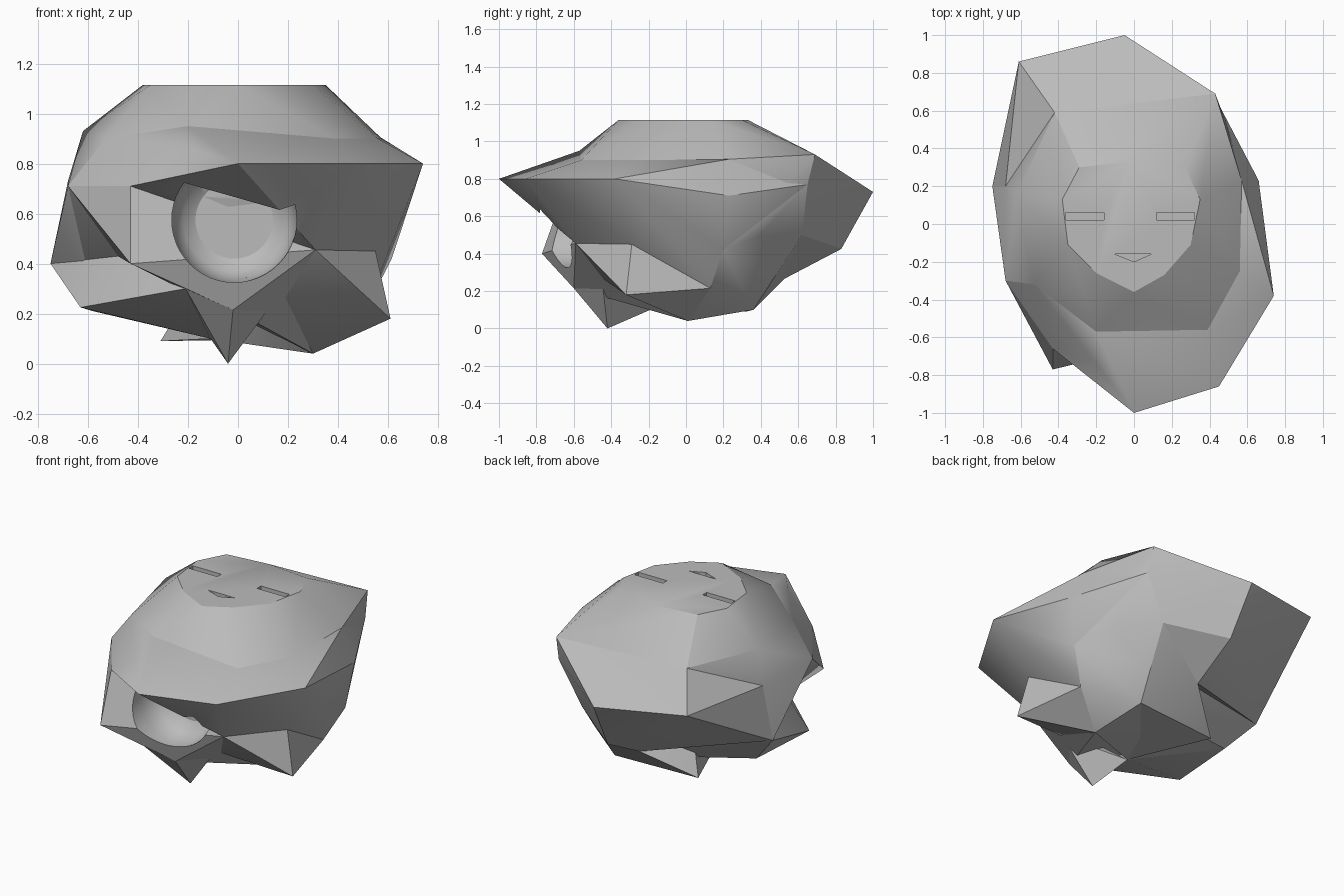
import bpy, bmesh, math
from mathutils import Vector

if "Cube" in bpy.data.objects:
    bpy.data.objects.remove(bpy.data.objects["Cube"], do_unlink=True)

stone = bpy.data.materials.new("grey_stone")
stone.use_nodes = True
stone.diffuse_color = (.5, .5, .5, 1)
stone.node_tree.nodes["Principled BSDF"].inputs["Base Color"].default_value = (.5, .5, .5, 1)


def finish(name, bm):
    """Turn a bmesh into a linked stone object."""
    bmesh.ops.recalc_face_normals(bm, faces=bm.faces)
    mesh = bpy.data.meshes.new(name)
    bm.to_mesh(mesh)
    bm.free()
    mesh.materials.append(stone)
    obj = bpy.data.objects.new(name, mesh)
    bpy.context.collection.objects.link(obj)
    return obj


def hull(name, points):
    """Chiselled lump: the convex hull of its corner points."""
    bm = bmesh.new()
    for p in points:
        bm.verts.new(p)
    result = bmesh.ops.convex_hull(bm, input=bm.verts)
    spare = {g for g in result["geom_interior"] + result["geom_unused"]
             if isinstance(g, bmesh.types.BMVert)}
    bmesh.ops.delete(bm, geom=list(spare), context="VERTS")
    bmesh.ops.dissolve_limit(bm, angle_limit=math.radians(1), verts=bm.verts, edges=bm.edges)
    return finish(name, bm)


def prism(name, outline, low, high):
    """Upright prism over a flat outline, used as a carving tool."""
    return hull(name, [(x, y, z) for x, y in outline for z in (low, high)])


def lathe(name, profile, centre, sides=48):
    """Solid turned about the y axis from (radius, y) pairs."""
    bm = bmesh.new()
    rings = []
    for radius, y in profile:
        rings.append([bm.verts.new((centre.x + radius * math.cos(2 * math.pi * i / sides), y,
                                    centre.z + radius * math.sin(2 * math.pi * i / sides)))
                      for i in range(sides)])
    for a, b in zip(rings, rings[1:]):
        for i in range(sides):
            j = (i + 1) % sides
            bm.faces.new((a[i], a[j], b[j], b[i]))
    bm.faces.new(rings[0])
    bm.faces.new(rings[-1])
    return finish(name, bm)


def carve(obj, tool):
    mod = obj.modifiers.new("carve", "BOOLEAN")
    mod.operation = "DIFFERENCE"
    mod.solver = "EXACT"
    mod.object = tool
    bpy.context.view_layer.objects.active = obj
    bpy.ops.object.modifier_apply(modifier=mod.name)


# Corners shared by neighbouring lumps
core = (0, 0, .6)
brim_tip = (0, -1, .8)
brow = (-.43, -.66, .71)
snout_tip = (-.43, -.77, .4)
cheek = (.31, -.59, .455)
fin_top = (.55, -.29, .45)
fin_back = (.51, .13, .215)
temple = (-.68, -.3, .71)
hip = (-.75, .2, .4)
hip_top = (-.68, .2, .73)
notch = (-.48, -.31, .43)
jaw = (-.21, -.67, .3)
chin = (-.02, -.6, .215)
belly = (.3, .01, .04)
flank = (.615, .2, .42)
shoulder = (.56, -.25, .9)
shoulder_back = (.57, .23, .905)
groove_end = (.44, .65, .77)
crown_front = (0, -.59, .91)
crown_left = (-.2, -.57, .95)
crown_corner = (.39, -.56, .9)
crown_side = (-.53, -.32, .9)
throat = (.16, -.45, .27)
under = (-.11, -.19, .1)
heel = (-.58, .12, .21)
nape = (-.42, .59, .92)
back_corner = (.43, .69, .93)
back_low = (.3, .62, .5)
back_inner = (-.04, .525, .265)
rump = (.25, .36, .1)

# Flat face plate on top of the head
plate = [(0, -.36), (-.2, -.26), (-.35, -.11), (-.38, .13), (-.29, .3),
         (-.02, .33), (.27, .3), (.35, .13), (.3, -.11), (.16, -.27)]

body = hull("rock_body", [(x, y, 1.115) for x, y in plate] + [
    crown_front, crown_left, crown_corner, crown_side, shoulder, shoulder_back, temple,
    hip, hip_top, flank, belly, fin_back, back_corner, groove_end, back_low, rump, nape,
    under, heel, (-.62, .16, .93), (.5, .4, .5), (.33, .45, .3)])

back = hull("back_wedge", [(-.05, 1, .73), (-.61, .86, .77), (-.03, .83, .425), back_corner,
                           groove_end, back_low, back_inner, nape, hip, hip_top, core])

brim = hull("front_brim", [brim_tip, (.45, -.86, .8), (.74, -.38, .8), (.66, .23, .71), brow,
                           cheek, fin_top, fin_back, flank, groove_end, shoulder,
                           shoulder_back, crown_front, crown_left, crown_corner, crown_side,
                           temple, (-.2, -.74, .86), core])

snout = hull("snout", [brow, snout_tip, chin, cheek, jaw, notch, temple, throat, belly, core])
temple_wedge = hull("temple_wedge", [temple, hip, notch, under, core])

left_fin = hull("lower_side_fin", [hip, (-.63, -.34, .225), heel, notch, jaw, under])
right_fin = hull("lower_corner_fin", [cheek, fin_top, (.61, -.32, .18), fin_back, throat, belly])
spike = hull("chin_spike", [chin, (-.04, -.42, 0), jaw, throat, under, (.1, -.5, .365)])
back_spike = hull("back_spike", [(-.31, .32, .09), back_inner, (-.03, .32, .14),
                                 back_low, rump, under, core])
parts = [body, back, brim, snout, temple_wedge, left_fin, right_fin, spike, back_spike]

# Round bowl in the front
bowl = lathe("bowl_cutter", [(.25, -.78), (.25, -.6), (.235, -.53), (.205, -.48), (.155, -.45)],
             Vector((-.015, 0, .575)))
for part in (body, brim, snout, right_fin, spike):
    carve(part, bowl)

# Carved eyes and mouth
tools = [bowl]
for x in (-.26, .22):
    tools.append(prism("eye_cutter", [(x - .1, .02), (x + .1, .02), (x + .1, .06), (x - .1, .06)],
                       1.08, 1.2))
tools.append(prism("mouth_cutter", [(-.1, -.16), (.09, -.16), (0, -.2)], 1.08, 1.2))
for tool in tools[1:]:
    carve(body, tool)
for tool in tools:
    bpy.data.objects.remove(tool, do_unlink=True)

# Soft facets with crisp ridges
bpy.ops.object.select_all(action="DESELECT")
for part in parts:
    part.select_set(True)
bpy.context.view_layer.objects.active = body
bpy.ops.object.shade_smooth_by_angle(angle=math.radians(30))
